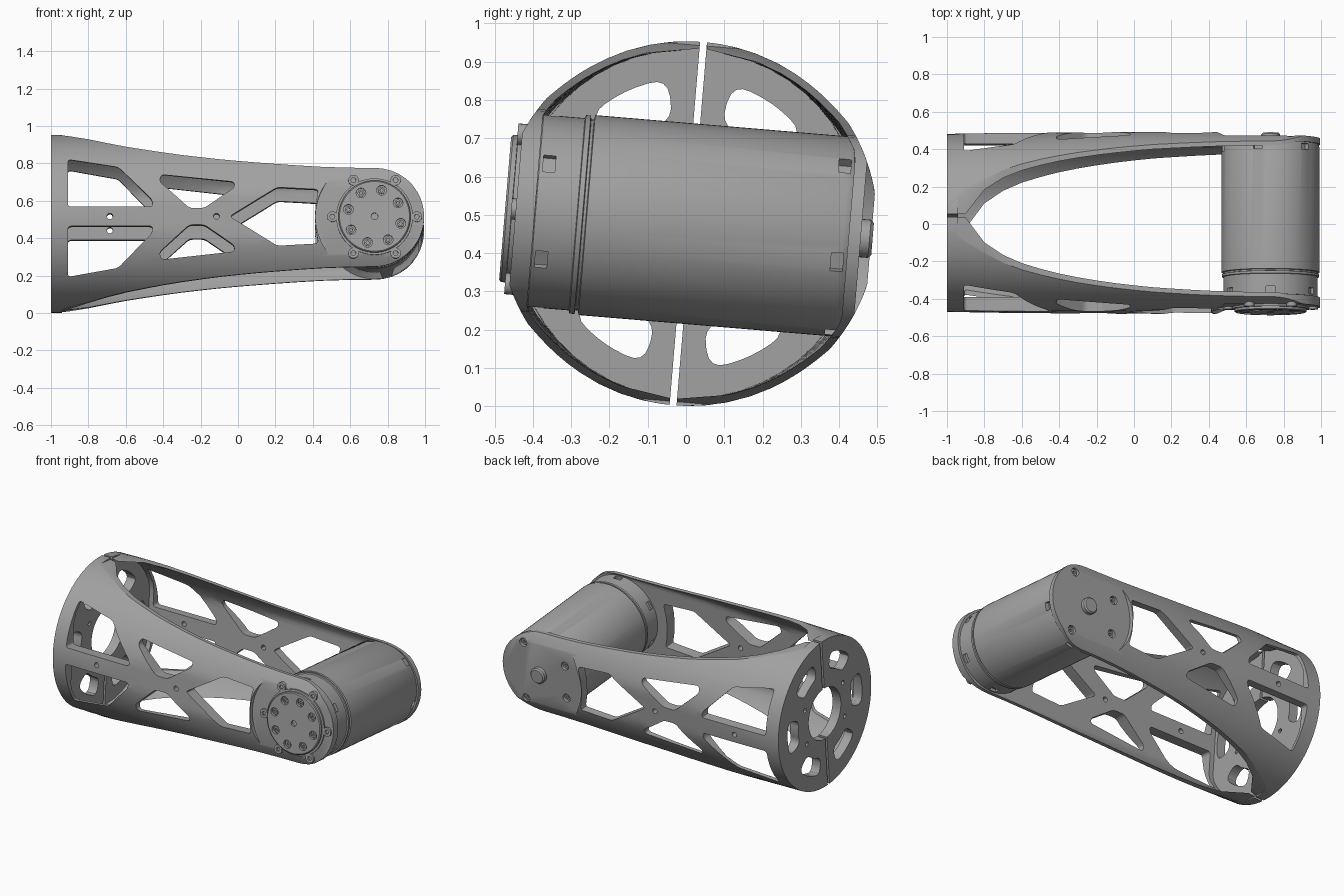
import bpy, bmesh, math
from mathutils import Matrix, Vector

if "Cube" in bpy.data.objects:
    bpy.data.objects.remove(bpy.data.objects["Cube"])

TILT = Matrix.Translation((0, 0.006, 0.477)) @ Matrix.Rotation(math.radians(-4.8), 4, 'X')
MX, MR = 0.73, 0.265                     # joint axis position and arm end radius
grey = bpy.data.materials.new("machined_grey")
grey.diffuse_color = (0.36, 0.36, 0.36, 1)
grey.use_nodes = True
grey.node_tree.nodes["Principled BSDF"].inputs["Base Color"].default_value = grey.diffuse_color


def finish(name, bm):
    bmesh.ops.recalc_face_normals(bm, faces=bm.faces[:])
    me = bpy.data.meshes.new(name)
    bm.to_mesh(me)
    bm.free()
    me.materials.append(grey)
    ob = bpy.data.objects.new(name, me)
    bpy.context.collection.objects.link(ob)
    return ob


def prism(bm, pts, a, b, axis='Y'):
    """Extrude a closed outline from a to b along Y (pts x,z) or X (pts y,z)."""
    place = (lambda p, d: (p[0], d, p[1])) if axis == 'Y' else (lambda p, d: (d, p[0], p[1]))
    lo = [bm.verts.new(place(p, a)) for p in pts]
    hi = [bm.verts.new(place(p, b)) for p in pts]
    bm.faces.new(lo)
    bm.faces.new(hi[::-1])
    for i in range(len(pts)):
        j = (i + 1) % len(pts)
        bm.faces.new((lo[i], lo[j], hi[j], hi[i]))


def circle(cx, cz, r, n=24):
    return [(cx + r * math.cos(2 * math.pi * i / n), cz + r * math.sin(2 * math.pi * i / n)) for i in range(n)]


def rounded(pts, r=0.02, n=4):
    """Round the corners of an outline."""
    out = []
    for i, p in enumerate(pts):
        p, a, b = Vector(p), Vector(pts[i - 1]), Vector(pts[(i + 1) % len(pts)])
        da, db = min(r, (a - p).length * .45), min(r, (b - p).length * .45)
        s, e = p + (a - p).normalized() * da, p + (b - p).normalized() * db
        for k in range(n + 1):
            t = k / n
            out.append(tuple(s * (1 - t) ** 2 + p * 2 * t * (1 - t) + e * t * t))
    return out


def lathe(name, profile, n=72):
    """Revolve (y, radius) points around the joint axis."""
    bm = bmesh.new()
    rings = [[bm.verts.new((x, y, z)) for x, z in circle(MX, 0, r, n)] for y, r in profile]
    for a, b in zip(rings, rings[1:]):
        for i in range(n):
            j = (i + 1) % n
            bm.faces.new((a[i], a[j], b[j], b[i]))
    bm.faces.new(rings[0])
    bm.faces.new(rings[-1])
    return finish(name, bm)


def cut(ob, bm):
    """Subtract a set of solids from a part and bake the result."""
    cutter = finish("cutter", bm)
    mod = ob.modifiers.new("cut", 'BOOLEAN')
    mod.operation, mod.solver, mod.object = 'DIFFERENCE', 'EXACT', cutter
    dg = bpy.context.evaluated_depsgraph_get()
    me = bpy.data.meshes.new_from_object(ob.evaluated_get(dg))
    ob.modifiers.clear()
    ob.data = me
    bpy.data.objects.remove(cutter)


def polar(r, deg):
    return MX + r * math.cos(math.radians(deg)), r * math.sin(math.radians(deg))


# Half height of the arms along their length, ending in a round lobe
stations = [(-1, .474), (-.96, .47), (-.9, .458), (-.8, .437), (-.7, .412), (-.6, .39), (-.5, .372),
            (-.4, .355), (-.3, .34), (-.2, .327), (-.1, .315), (0, .305), (.1, .296), (.2, .288),
            (.32, .279), (.45, .271), (.6, .266)]
stations += [(MX + MR * math.sin(a), MR * math.cos(a)) for a in [math.radians(d) for d in
             (0, 10, 20, 30, 40, 50, 60, 68, 75, 81, 86, 89)]]

# Window outlines (upper half; the lower ones are mirrored)
windows = [
    [(-.91, .052), (-.455, .052), (-.46, .09), (-.64, .27), (-.91, .315)],
    [(-.42, .19), (-.26, .045), (-.18, .045), (-.02, .155), (-.02, .187), (-.41, .228)]]
centre_window = [(-.045, 0), (.21, .157), (.43, .145), (.414, .06), (.412, 0),
                 (.414, -.06), (.43, -.145), (.21, -.157)]

# Side arms: thin curved shells with a flat inside face
N = 28
for side, name in ((-1, "front_arm"), (1, "back_arm")):
    bm = bmesh.new()
    loops = []
    for x, h in stations:
        R = .476 + .018 * min(1, (x + 1) / 1.1)
        zs = [h * math.sin(math.pi / 2 * (2 * i / N - 1)) for i in range(N + 1)]
        outer = [(min(.479, math.sqrt(max(R * R - z * z, 4e-4))), z) for z in zs]
        r = R - .02
        inner = [(min(.42 if side > 0 else .402, math.sqrt(max(r * r - z * z, 1e-4))), z) for z in zs]
        loops.append([bm.verts.new((x, side * y, z)) for y, z in outer + inner[::-1]])
    for a, b in zip(loops, loops[1:]):
        for i in range(len(a)):
            j = (i + 1) % len(a)
            bm.faces.new((a[i], a[j], b[j], b[i]))
    for lp in (loops[0], loops[-1]):
        for i in range(N):
            bm.faces.new((lp[i], lp[i + 1], lp[2 * N - i], lp[2 * N + 1 - i]))
    arm = finish(name, bm)
    bm = bmesh.new()
    span = sorted((side * .3, side * .6))
    for w in windows:
        for s in (1, -1):
            prism(bm, rounded([(x, s * z) for x, z in w]), *span)
    prism(bm, rounded(centre_window), *span)
    for hx in (-.685, -.115):
        prism(bm, circle(hx, 0, .016, 16), *span)
    # flat joint seat
    prism(bm, circle(MX, 0, .315, 64), *sorted((side * .452, side * .6)))
    cut(arm, bm)
    if side > 0:
        bm = bmesh.new()
        for d in (60, -60, 150, 210):
            prism(bm, circle(*polar(.215, d), .026, 16), .425, .6)
        cut(arm, bm)

# End plate, split in two halves with slots around a central bore
bm = bmesh.new()
prism(bm, circle(0, 0, .476, 96), -1, -.94, 'X')
plate = finish("end_plate", bm)
bm = bmesh.new()
prism(bm, circle(0, 0, .165, 48), -1.1, -.9, 'X')
for k in range(6):
    arc = [math.radians(60 * k - 17 + 34 * i / 8) for i in range(9)]
    ring = [(.385 * math.cos(a), .385 * math.sin(a)) for a in arc]
    ring += [(.275 * math.cos(a), .275 * math.sin(a)) for a in arc[::-1]]
    prism(bm, rounded(ring[:1] + ring[4:5] + ring[8:10] + ring[13:14] + ring[17:], .05), -1.1, -.9, 'X')
for d in (30, 150, 210, 330):
    x, z = polar(.225, d)
    prism(bm, circle(x - MX, z, .014, 12), -1.1, -.9, 'X')
cut(plate, bm)
bm = bmesh.new()
prism(bm, [(-.009, -.6), (.009, -.6), (.009, .6), (-.009, .6)], -1.1, -.9, 'X')
cut(plate, bm)

# Motor body with groove, collar and small notches
motor = lathe("motor_body", [(-.405, .245), (-.40, .252), (-.292, .252), (-.29, .26), (-.277, .26),
                             (-.275, .25), (-.268, .25), (-.266, .262), (.405, .262), (.42, .255)])
bm = bmesh.new()
for y, offset in ((-.375, 0), (.395, 15)):
    for k in range(6):
        a = math.radians(60 * k + 30 + offset)
        u, v = Vector((math.cos(a), math.sin(a))), Vector((-math.sin(a), math.cos(a)))
        c = Vector((MX, 0)) + u * .26
        prism(bm, [tuple(c + u * i * .025 + v * j * .025) for i, j in ((-1, -1), (1, -1), (1, 1), (-1, 1))],
              y - .016, y + .016)
cut(motor, bm)

# Front output cap with a ring of counterbored holes
cap = lathe("output_cap", [(-.44, .205), (-.462, .205), (-.463, .193), (-.475, .193), (-.48, .187)])
bm = bmesh.new()
for k in range(8):
    prism(bm, circle(*polar(.145, 30 + 45 * k), .026, 16), -.6, -.462)
prism(bm, circle(MX, 0, .018, 16), -.6, -.465)
cut(cap, bm)


def screw(name, x, z, r, y0, y1):
    bm = bmesh.new()
    prism(bm, circle(x, z, r, 20), *sorted((y0, y1)))
    ob = finish(name, bm)
    bm = bmesh.new()
    d = math.copysign(.012, y1)
    prism(bm, circle(x, z, r * .5, 6), *sorted((y1 - d, y1 + d)))
    cut(ob, bm)


# Screws around and inside the cap, and on the back seat
for k in range(6):
    screw("front_screw", *polar(.226, 60 * k), .028, -.44, -.464)
for k in range(8):
    screw("cap_screw", *polar(.145, 30 + 45 * k), .018, -.46, -.472)
for d in (60, -60, 150, 210):
    screw("back_screw", *polar(.215, d), .02, .42, .44)

# Back hub
lathe("back_hub", [(.44, .05), (.475, .05), (.483, .042)], 32)

# Tilt everything into place and shade
for ob in bpy.data.objects:
    ob.data.transform(TILT)
    ob.select_set(True)
    bpy.context.view_layer.objects.active = ob
bpy.ops.object.shade_smooth_by_angle(angle=math.radians(30))
